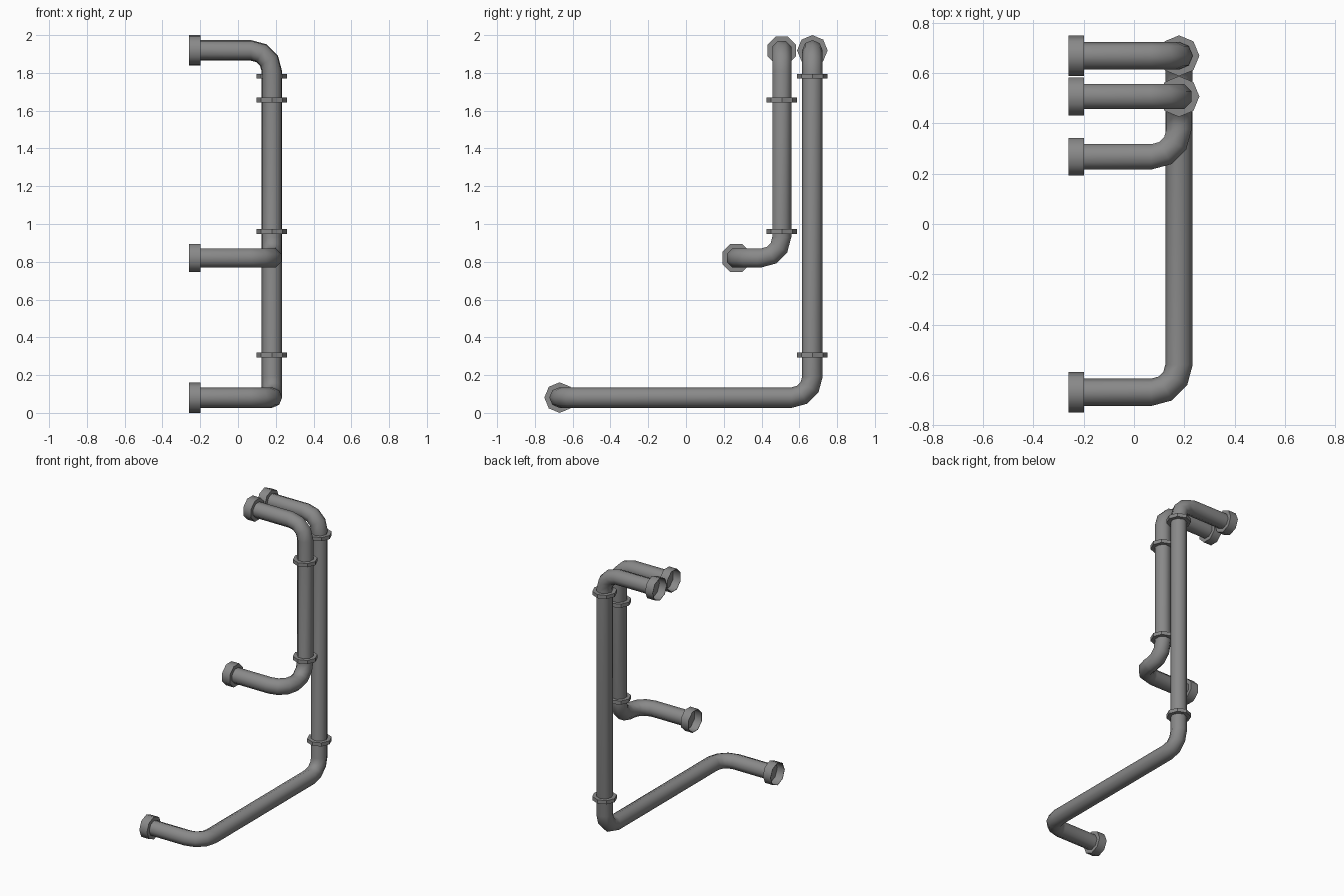
import bpy, bmesh, math
from mathutils import Vector, Quaternion

if "Cube" in bpy.data.objects:
    bpy.data.objects.remove(bpy.data.objects["Cube"])

SIDES, PIPE_R, CUP_R, BEND = 8, 0.0545, 0.081, 0.11
grey = bpy.data.materials.new("pipe grey")
grey.diffuse_color = (0.25, 0.25, 0.25, 1)
grey.use_nodes = True
grey.node_tree.nodes["Principled BSDF"].inputs["Base Color"].default_value = grey.diffuse_color


def finish(name, bm, angle):
    bmesh.ops.recalc_face_normals(bm, faces=bm.faces)
    me = bpy.data.meshes.new(name)
    bm.to_mesh(me)
    bm.free()
    me.materials.append(grey)
    ob = bpy.data.objects.new(name, me)
    bpy.context.collection.objects.link(ob)
    bpy.ops.object.select_all(action='DESELECT')
    ob.select_set(True)
    bpy.context.view_layer.objects.active = ob
    bpy.ops.object.shade_smooth_by_angle(angle=math.radians(angle))
    return ob


def circle(bm, c, u, v, r, phase):
    return [bm.verts.new(c + r * (math.cos(a) * u + math.sin(a) * v))
            for a in (phase + math.tau * i / SIDES for i in range(SIDES))]


def bridge(bm, a, b):
    for i in range(SIDES):
        j = (i + 1) % SIDES
        bm.faces.new((a[i], a[j], b[j], b[i]))


# pipe swept along a cornered path, each corner a three-step round bend
def pipe(name, pts, phase):
    pts = [Vector(p) for p in pts]
    t0 = (pts[1] - pts[0]).normalized()
    stations = [(pts[0], t0)]
    for a, b, c in zip(pts, pts[1:], pts[2:]):
        t1, t2 = (b - a).normalized(), (c - b).normalized()
        centre = b - t1 * BEND + t2 * BEND
        for k in range(4):
            s = math.radians(30 * k)
            stations.append((centre + BEND * (t1 * math.sin(s) - t2 * math.cos(s)),
                             t1 * math.cos(s) + t2 * math.sin(s)))
    stations.append((pts[-1], (pts[-1] - pts[-2]).normalized()))
    bm = bmesh.new()
    u, v, last, prev = Vector((0, 1, 0)), Vector((0, 0, 1)), t0, None
    for c, t in stations:
        q = last.rotation_difference(t)
        u, v, last = q @ u, q @ v, t
        ring = circle(bm, c, u, v, PIPE_R, phase)
        if prev:
            bridge(bm, prev, ring)
        prev = ring
    finish(name, bm, 60)


# open eight-sided cup on a pipe end, mouth towards -x
def cup(name, y, z, phase):
    bm = bmesh.new()
    u, v = Vector((0, 1, 0)), Vector((0, 0, 1))
    profile = [(-0.199, CUP_R), (-0.26, CUP_R), (-0.26, CUP_R - 0.003), (-0.203, CUP_R - 0.003)]
    rings = [circle(bm, Vector((x, y, z)), u, v, r, phase) for x, r in profile]
    for a, b in zip(rings, rings[1:]):
        bridge(bm, a, b)
    bm.faces.new(rings[0])
    bm.faces.new(rings[-1])
    finish(name, bm, 50)


# thin eight-sided collar round an upright
def collar(name, y, z):
    bm = bmesh.new()
    u, v = Vector((1, 0, 0)), Vector((0, 1, 0))
    rings = [circle(bm, Vector((0.179, y, z + d)), u, v, CUP_R, 0) for d in (-0.013, 0.013)]
    bridge(bm, *rings)
    for r in rings:
        bm.faces.new(r)
    finish(name, bm, 30)


# name, lower y, upright y, lower z, upper z, side phase, collar heights
runs = [("long", -0.669, 0.669, 0.081, 1.919, 0, (0.307, 1.782)),
        ("short", 0.267, 0.507, 0.82, 1.919, math.pi / 8, (0.961, 1.657))]
for name, y0, y1, z0, z1, phase, heights in runs:
    pipe(name + "_pipe", [(-0.202, y0, z0), (0.179, y0, z0), (0.179, y1, z0),
                          (0.179, y1, z1), (-0.202, y1, z1)], phase)
    cup(name + "_lower_cup", y0, z0, phase)
    cup(name + "_upper_cup", y1, z1, phase)
    for i, z in enumerate(heights):
        collar(f"{name}_collar_{i + 1}", y1, z)
